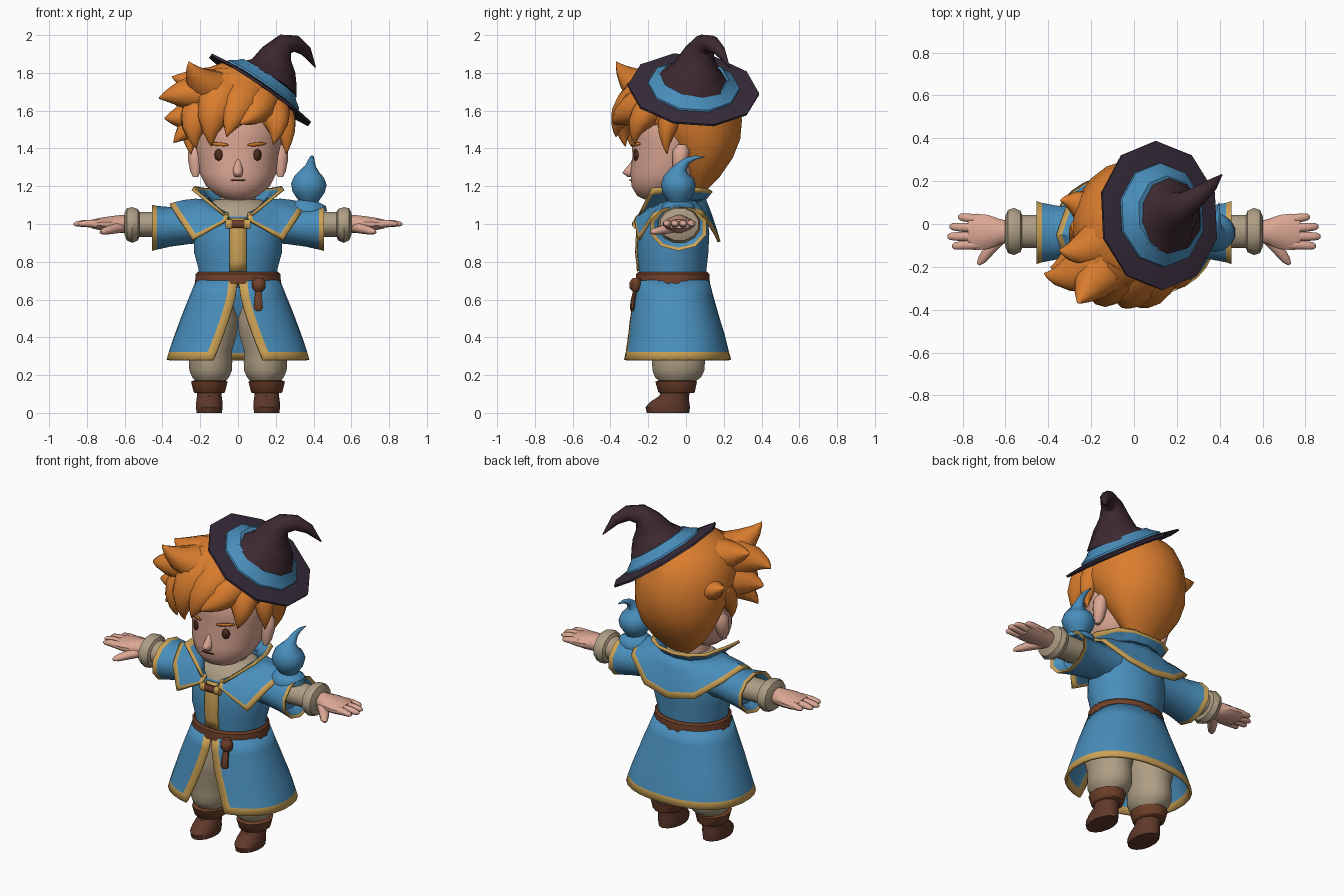
import bpy, bmesh, math
from mathutils import Vector as V

COL = dict(skin=(.72, .39, .30), hair_orange=(.70, .205, .027), cloth_blue=(.066, .27, .50),
           trim_gold=(.60, .36, .09), linen_beige=(.42, .34, .23), belt_brown=(.16, .052, .022),
           boot_brown=(.115, .04, .023), hat_purple=(.04, .026, .045), hat_maroon=(.046, .022, .03),
           eye_brown=(.08, .028, .012))
MAT = {}
for k, c in COL.items():
    MAT[k] = bpy.data.materials.new(k)
    MAT[k].diffuse_color = (*c, 1)


def make(name, verts, faces, mats, rule=None, idx=None, cut=None, thick=0, angle=40):
    me = bpy.data.meshes.new(name)
    me.from_pydata([tuple(v) for v in verts], [], faces)
    for m in mats:
        me.materials.append(MAT[m])
    for i, p in enumerate(me.polygons):
        p.material_index = rule(p.center) if rule else (idx[i] if idx else 0)
    bm = bmesh.new()
    bm.from_mesh(me)
    bmesh.ops.remove_doubles(bm, verts=bm.verts, dist=1e-5)
    bmesh.ops.recalc_face_normals(bm, faces=bm.faces)
    if cut:
        bmesh.ops.bisect_plane(bm, geom=bm.verts[:] + bm.edges[:] + bm.faces[:],
                               plane_co=cut[0], plane_no=cut[1], clear_outer=True)
    bm.to_mesh(me)
    bm.free()
    me.shade_smooth()
    me.set_sharp_from_angle(angle=math.radians(angle))
    ob = bpy.data.objects.new(name, me)
    bpy.context.collection.objects.link(ob)
    if thick:
        s = ob.modifiers.new("thickness", 'SOLIDIFY')
        s.thickness, s.offset = thick, 0
    return ob


def tube(name, rings, mats, axis=None, n=12, **kw):
    """Skin rings (centre, radius a, radius b) along a path."""
    P = [V(r[0]) for r in rings]
    d = V(axis) if axis else P[-1] - P[0]
    ref = V((0, 1, 0)) if abs(d.z) > abs(d.x) and abs(d.z) > abs(d.y) else V((0, 0, 1))
    verts, faces = [], []
    for i, (p, a, b) in enumerate(rings):
        t = (V(axis) if axis else P[min(i + 1, len(P) - 1)] - P[max(i - 1, 0)]).normalized()
        u = ref.cross(t).normalized()
        w = t.cross(u)
        for k in range(n):
            q = 2 * math.pi * (k + .5) / n
            verts.append(P[i] + u * a * math.cos(q) + w * b * math.sin(q))
    for i in range(len(rings) - 1):
        for k in range(n):
            m = (k + 1) % n
            faces.append((i * n + k, i * n + m, i * n + n + m, i * n + n + k))
    faces += [tuple(range(n)), tuple(range(len(verts) - n, len(verts)))]
    return make(name, verts, faces, mats, **kw)


def stack(name, rows, mats, x=0, n=20, **kw):
    """Stacked ellipses (z, centre y, radius x, radius y)."""
    return tube(name, [((x, cy, z), rx, ry) for z, cy, rx, ry in rows], mats, axis=(0, 0, 1), n=n, **kw)


def front_y(rows, x, z):
    for r, s in zip(rows, rows[1:]):
        if r[0] <= z <= s[0]:
            f = (z - r[0]) / (s[0] - r[0])
            cy, rx, ry = [r[i] + f * (s[i] - r[i]) for i in (1, 2, 3)]
            return cy - ry * math.sqrt(max(0, 1 - (x / rx) ** 2))


def patch(name, rows, cx, cz, rx, rz, mat, tilt=0, n=12):
    """Thin oval plate lying on the front of a stacked form."""
    pts = [(cx, cz)] + [(cx + rx * math.cos(6.2832 * k / n), cz + rz * math.sin(6.2832 * k / n)
                         + tilt * math.cos(6.2832 * k / n)) for k in range(n)]
    make(name, [(x, front_y(rows, x, z) - .005, z) for x, z in pts],
         [(0, k + 1, (k + 1) % n + 1) for k in range(n)], [mat], thick=.006)


def panel(name, inner, outer, rows, bulge=0):
    """Mirrored cloth panel from a neckline to a trimmed edge."""
    cols = []
    for i in range(len(inner) - 1):
        for f in ((0, .14, .4, .7) if i == 0 else (0, .33, .67)):
            cols.append((V(inner[i]).lerp(V(inner[i + 1]), f), V(outer[i]).lerp(V(outer[i + 1]), f)))
    cols.append((V(inner[-1]), V(outer[-1])))
    verts, faces, idx, R = [], [], [], len(rows)
    for s in (1, -1):
        o = len(verts)
        for a, b in cols:
            for t in rows:
                p = a.lerp(b, t) + V((0, 0, bulge * 4 * t * (1 - t)))
                verts.append((p.x * s, p.y, p.z))
        for i in range(len(cols) - 1):
            for j in range(R - 1):
                q = o + i * R + j
                faces.append((q, q + 1, q + R + 1, q + R))
                idx.append(int(j == R - 2 or i == 0))
    make(name, verts, faces, ["cloth_blue", "trim_gold"], idx=idx, thick=.016)


# Head and face
FACE = [(1.13, -.17, .06, .05), (1.15, -.16, .11, .10), (1.2, -.13, .17, .16), (1.27, -.10, .205, .195),
        (1.36, -.08, .215, .205), (1.45, -.07, .235, .22), (1.55, -.06, .24, .23), (1.64, -.05, .18, .19)]
stack("head", FACE, ["skin"], n=24)
stack("neck", [(1.0, -.07, .1, .09), (1.2, -.07, .09, .09)], ["skin"])
tube("nose", [((0, -.265, 1.36), .012, .012), ((0, -.275, 1.32), .02, .022), ((0, -.29, 1.285), .027, .037),
              ((0, -.295, 1.27), .026, .042), ((0, -.29, 1.25), .02, .02)], ["skin"], axis=(0, 0, -1), n=10, angle=80)
patch("mouth", FACE, 0, 1.232, .04, .004, "eye_brown")
for s, side in ((1, "left"), (-1, "right")):
    patch(side + "_eye", FACE, s * .103, 1.366, .021, .032, "eye_brown", n=8)
    patch(side + "_brow", FACE, s * .1, 1.422, .05, .010, "hair_orange", tilt=s * .004)
    stack(side + "_ear", [(1.25, -.05, .015, .015), (1.28, -.04, .03, .03), (1.34, -.03, .042, .042),
                          (1.39, -.025, .04, .045), (1.42, -.02, .02, .025)], ["skin"], x=s * .225, n=10)

# Hat position; hair is trimmed under the brim
HC, HN = V((.12, .04, 1.715)), V((.565, .08, .82)).normalized()
CUT = (HC - HN * .004, HN)
stack("hair", [(1.17, .06, .08, .04), (1.25, .08, .165, .10), (1.35, .08, .23, .17), (1.45, .06, .265, .23),
               (1.55, .0, .285, .30), (1.65, -.02, .285, .305), (1.75, -.03, .25, .265), (1.82, -.04, .18, .19),
               (1.86, -.05, .07, .07)], ["hair_orange"], n=20, cut=CUT)
LOCKS = [((-.10, -.12, 1.69), (-.28, -.23, 1.69), (-.42, -.23, 1.665), .15),
         ((-.12, -.08, 1.60), (-.28, -.18, 1.57), (-.39, -.2, 1.56), .14),
         ((-.16, -.13, 1.58), (-.27, -.2, 1.50), (-.34, -.22, 1.43), .10),
         ((-.06, -.12, 1.68), (-.19, -.27, 1.75), (-.26, -.37, 1.86), .15),
         ((-.10, -.05, 1.72), (-.24, -.12, 1.75), (-.35, -.12, 1.78), .13),
         ((-.04, -.16, 1.70), (-.13, -.31, 1.58), (-.14, -.32, 1.41), .15),
         ((.05, -.16, 1.70), (-.01, -.32, 1.6), (-.06, -.37, 1.46), .14),
         ((.10, -.16, 1.67), (.08, -.31, 1.59), (.01, -.385, 1.53), .13),
         ((.13, -.12, 1.64), (.2, -.24, 1.55), (.185, -.27, 1.42), .12),
         ((.2, -.05, 1.6), (.25, -.1, 1.5), (.255, -.1, 1.37), .09),
         ((-.16, -.17, 1.64), (-.23, -.27, 1.53), (-.22, -.28, 1.40), .12),
         ((-.22, -.02, 1.56), (-.25, -.07, 1.47), (-.25, -.09, 1.37), .08),
         ((-.2, .06, 1.6), (-.27, .1, 1.62), (-.345, .11, 1.66), .09)]
for i, (a, b, c, r) in enumerate(LOCKS):
    a, b, c = V(a), V(b), V(c)
    tube(f"hair_lock_{i + 1}", [(a * (1 - t) * (1 - 2 * t) + b * 4 * t * (1 - t) + c * t * (2 * t - 1),
         r * (1 - t ** 1.4) + .002, r * (1 - t ** 1.4) * .85 + .002) for t in (0, .2, .4, .6, .8, .92, 1)],
         ["hair_orange"], n=10, cut=CUT, angle=75)

# Hat: brim, band and bent cone
tube("hat_brim", [(HC + HN * h, r, r * 1.04) for h, r in ((-.012, .335), (0, .335), (.015, .238))],
     ["hat_purple"], axis=HN, n=10, angle=20)
tube("hat_band", [(HC + HN * h, r, r * 1.02) for h, r in ((.005, .242), (.025, .238), (.055, .195), (.075, .176))],
     ["cloth_blue"], axis=HN, n=10)
tube("hat_cone", [(HC + HN * .062, .187, .187), ((.172, .05, 1.795), .158, .158), ((.187, .055, 1.835), .122, .122),
                  ((.205, .07, 1.9), .085, .085), ((.245, .095, 1.95), .062, .058), ((.305, .135, 1.955), .046, .044),
                  ((.36, .18, 1.915), .03, .03), ((.41, .23, 1.83), .003, .003)], ["hat_maroon"], n=10, angle=50)

# Tunic body, front strip, belt
TORSO = [(.66, -.07, .212, .18), (.76, -.07, .21, .18), (.85, -.07, .235, .19), (.95, -.065, .235, .19),
         (1.04, -.06, .22, .175), (1.10, -.055, .17, .14), (1.13, -.055, .12, .1)]
stack("tunic_body", TORSO, ["cloth_blue", "linen_beige"], n=24, rule=lambda c: int(c.z > 1.05))
zs = [.75, .8, .85, .9, .95, 1.0, 1.03]
make("front_strip", [(x, front_y(TORSO, x, z) - .006, z) for z in zs for x in (-.045, 0, .045)],
     [(3 * i + j, 3 * i + j + 1, 3 * i + j + 4, 3 * i + j + 3) for i in range(6) for j in (0, 1)],
     ["trim_gold"], thick=.008)
stack("belt", [(.675, -.07, .222, .19), (.685, -.07, .23, .198), (.735, -.07, .226, .196), (.745, -.07, .216, .186)],
      ["belt_brown"], n=24)
stack("belt_knot", [(.64, -.265, .018, .015), (.66, -.268, .036, .03), (.69, -.268, .039, .032),
                    (.715, -.262, .022, .02)], ["belt_brown"], x=.11, n=10)
stack("belt_tail", [(.54, -.285, .014, .008), (.555, -.285, .026, .014), (.6, -.28, .022, .013),
                    (.67, -.265, .016, .01)], ["belt_brown"], x=.108, n=8)
tube("clasp_bar", [((x, -.27, 1.0), .016, .022) for x in (-.035, .035)], ["belt_brown"], n=8)
for s in (1, -1):
    tube("clasp_end", [((s * x, -.265, 1.0), .02, .027) for x in (.035, .065)], ["trim_gold"], n=8)

# Open skirt with gold hem and front edges
SK = [(.28, -.05, .372, .282), (.32, -.05, .36, .27), (.36, -.051, .347, .261), (.42, -.053, .325, .248),
      (.5, -.06, .295, .23), (.56, -.063, .272, .216), (.62, -.067, .247, .203), (.7, -.07, .215, .186)]
N, E = 14, 2.3
verts, faces, idx = [], [], []
for s in (1, -1):
    o = len(verts)
    for z, cy, rx, ry in SK:
        w = .003 + .128 * max(0, (.68 - z) / .4) ** 1.35
        a0, a1 = [math.asin((q / rx) ** (E / 2)) for q in (w, w + .045)]
        for a in [a0] + [a1 + (math.pi - a1) * k / (N - 1) for k in range(N)]:
            c = math.cos(a)
            verts.append((s * rx * abs(math.sin(a)) ** (2 / E),
                          cy - ry * math.copysign(abs(c) ** (2 / E), c), z))
    for i in range(len(SK) - 1):
        for k in range(N):
            q = o + i * (N + 1) + k
            faces.append((q, q + 1, q + N + 2, q + N + 1))
            idx.append(int(i == 0 or k == 0))
make("skirt", verts, faces, ["cloth_blue", "trim_gold"], idx=idx, thick=.016)

# Shoulder cape and standing collar
panel("cape", [(.05, -.235, 1.05), (.12, -.19, 1.09), (.16, -.1, 1.12), (.17, -.05, 1.125), (.15, .03, 1.125),
               (.09, .08, 1.125), (0, .1, 1.125)],
      [(.055, -.268, 1.02), (.24, -.25, .915), (.315, -.185, 1.03), (.36, -.05, 1.1), (.31, .09, 1.05),
       (.17, .16, .94), (0, .175, .905)], (0, .3, .6, .86, 1), .01)
panel("collar", [(.05, -.26, 1.03), (.13, -.15, 1.10), (.155, -.03, 1.12), (.09, .07, 1.12), (0, .09, 1.12)],
      [(.24, -.18, 1.185), (.235, -.05, 1.195), (.18, .08, 1.185), (.1, .125, 1.18), (0, .135, 1.175)],
      (0, .4, .82, 1))

# Arms, hands, legs and boots on both sides
for s, side in ((1, "left"), (-1, "right")):
    def arm(name, rows, mat, y=-.04, n=12, **kw):
        tube(f"{side}_{name}", [((s * x, y, z), a, b) for x, z, a, b in rows], mat, axis=(1, 0, 0), n=n, **kw)
    arm("sleeve", [(.12, 1.0, .12, .10), (.25, .995, .12, .10), (.36, .985, .132, .105), (.43, .98, .146, .116),
                   (.455, .98, .155, .122), (.448, .98, .135, .105), (.40, .985, .1, .085)],
        ["cloth_blue", "trim_gold"], n=10, rule=lambda c: int(abs(c.x) > .425), angle=50)
    arm("undersleeve", [(.38, .998, .08, .068), (.522, .998, .08, .068), (.53, .996, .1, .086),
                        (.56, .995, .114, .098), (.588, .998, .104, .088), (.602, 1.0, .07, .058)],
        ["linen_beige"], y=-.035)
    arm("palm", [(.58, 1.0, .05, .048), (.63, 1.0, .064, .048), (.68, 1.0, .082, .042), (.73, 1.0, .088, .034),
                 (.775, 1.0, .084, .024)], ["skin"], y=-.037)
    for i, (y0, y1, x1) in enumerate(((.022, .033, .82), (-.018, -.012, .86), (-.058, -.058, .87), (-.095, -.103, .848))):
        tube(f"{side}_finger_{i + 1}", [((s * .72, y0, 1.0), .025, .025), ((s * (x1 - .05), (y0 + y1) / 2, 1.003), .0225, .02),
             ((s * (x1 - .012), y1, 1.0), .018, .014), ((s * x1, y1, .998), .008, .006)], ["skin"], n=8, angle=60)
    tube(f"{side}_thumb", [((s * .62, -.06, .985), .034, .032), ((s * .675, -.12, .97), .03, .025),
         ((s * .71, -.168, .96), .022, .018), ((s * .727, -.188, .955), .008, .007)], ["skin"], n=8, angle=60)
    stack(side + "_trouser", [(.16, -.045, .075, .09), (.19, -.042, .1, .125), (.225, -.04, .115, .14),
                              (.27, -.04, .117, .143), (.33, -.045, .115, .14), (.42, -.05, .143, .15),
                              (.5, -.055, .147, .15), (.66, -.06, .09, .12)], ["linen_beige"], x=s * .145, n=16)
    stack(side + "_boot", [(0, -.095, .068, .112), (.03, -.097, .073, .118), (.06, -.085, .071, .102),
                           (.09, -.062, .067, .078), (.15, -.05, .07, .08)], ["boot_brown"], x=s * .152, n=14)
    stack(side + "_boot_cuff", [(.105, -.05, .08, .092), (.11, -.05, .086, .1), (.165, -.052, .1, .114),
                                (.172, -.052, .085, .1)], ["belt_brown"], x=s * .152, n=12)

# Droplet companion on the shoulder
tube("shoulder_droplet", [((.37, -.04, 1.065), .104, .09), ((.37, -.04, 1.095), .098, .088), ((.37, -.04, 1.112), .075, .07),
     ((.372, -.04, 1.122), .055, .055), ((.373, -.04, 1.138), .066, .066), ((.374, -.04, 1.17), .088, .086),
     ((.375, -.04, 1.21), .097, .092), ((.377, -.04, 1.25), .08, .078), ((.38, -.036, 1.277), .052, .052),
     ((.384, -.024, 1.303), .029, .031), ((.388, .005, 1.334), .018, .019), ((.392, .05, 1.352), .011, .011),
     ((.396, .1, 1.354), .002, .002)], ["cloth_blue"], n=14, angle=50)
